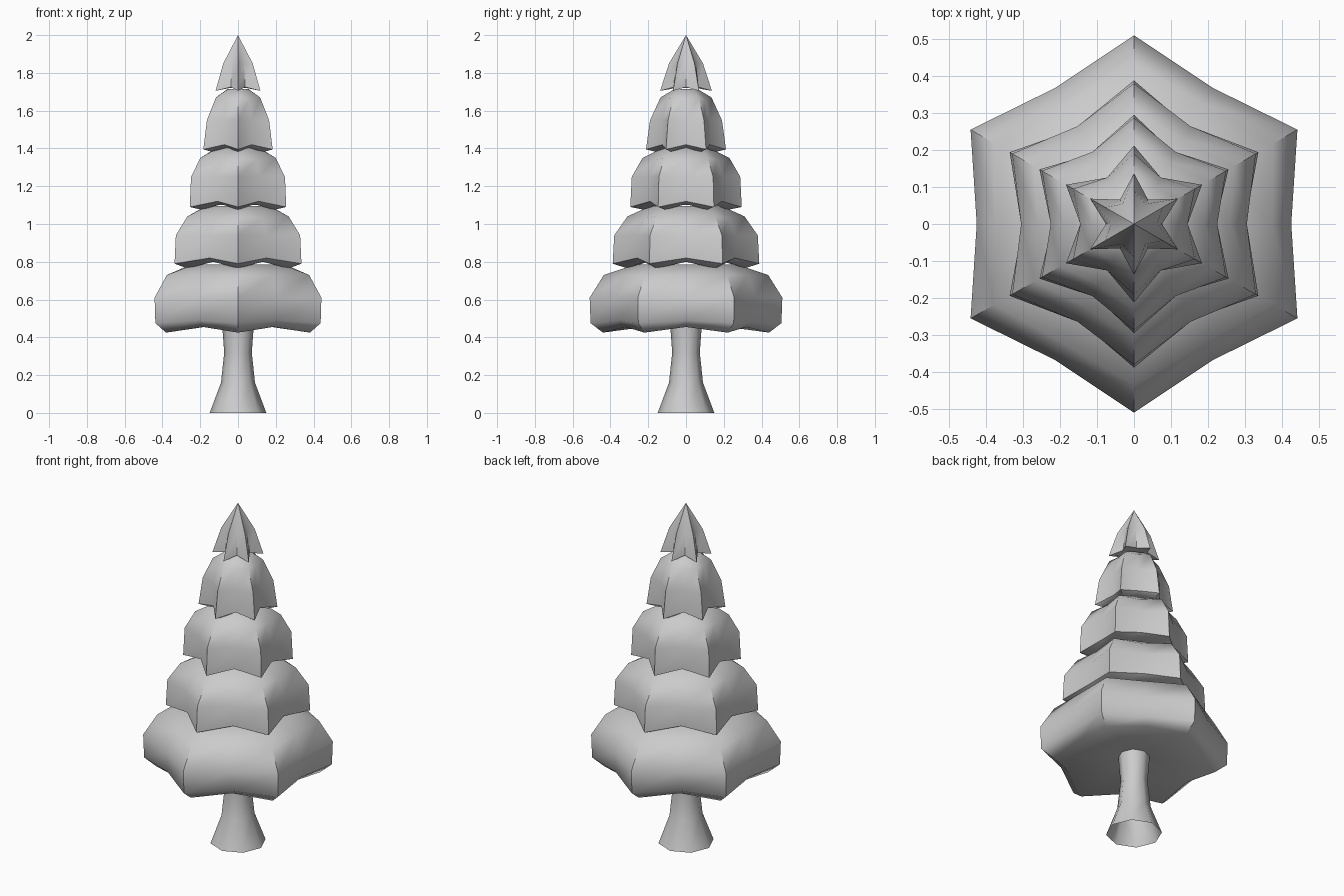
import bpy, bmesh
from math import sin, cos, pi, radians

if "Cube" in bpy.data.objects:
    bpy.data.objects.remove(bpy.data.objects["Cube"])


def loft(name, rings, sides, cap_start, cap_end, angle):
    """Rings are (tip radius, tip z, valley radius, valley z), tips and valleys alternating."""
    bm = bmesh.new()
    loops = []
    for rt, zt, rv, zv in rings:
        if rt == 0:
            loops.append([bm.verts.new((0, 0, zt))])
            continue
        loop = []
        for i in range(sides):
            a = pi / 2 + 2 * pi * i / sides
            r, z = (rt, zt) if i % 2 == 0 else (rv, zv)
            loop.append(bm.verts.new((r * cos(a), r * sin(a), z)))
        loops.append(loop)
    for lo, hi in zip(loops, loops[1:]):
        for i in range(sides):
            j = (i + 1) % sides
            if len(hi) == 1:
                bm.faces.new((lo[i], lo[j], hi[0]))
            else:
                bm.faces.new((lo[i], lo[j], hi[j], hi[i]))
    if cap_start:
        bm.faces.new(loops[0][::-1])
    if cap_end:
        bm.faces.new(loops[-1])
    bmesh.ops.recalc_face_normals(bm, faces=bm.faces)
    me = bpy.data.meshes.new(name)
    bm.to_mesh(me)
    bm.free()
    ob = bpy.data.objects.new(name, me)
    bpy.context.collection.objects.link(ob)
    bpy.ops.object.select_all(action='DESELECT')
    ob.select_set(True)
    bpy.context.view_layer.objects.active = ob
    bpy.ops.object.shade_smooth_by_angle(angle=radians(angle))
    return ob


# Flared trunk, open at the ground
trunk = [(0.15, 0), (0.09, 0.16), (0.073, 0.32), (0.085, 0.48)]
loft("trunk", [(r, z, r, z) for r, z in trunk], 8, False, False, 60)

# Star-shaped foliage tiers, each listed from the underside to the top
tiers = {
    "foliage_bottom": [(0.08, 0.475, 0.08, 0.475), (0.44, 0.425, 0.37, 0.455),
                       (0.505, 0.475, 0.415, 0.49), (0.51, 0.61, 0.425, 0.61),
                       (0.435, 0.73, 0.375, 0.73), (0.27, 0.785, 0.25, 0.785)],
    "foliage_lower": [(0.20, 0.80, 0.20, 0.81), (0.31, 0.765, 0.26, 0.80),
                      (0.388, 0.79, 0.30, 0.82), (0.38, 0.94, 0.305, 0.94),
                      (0.31, 1.04, 0.26, 1.03), (0.19, 1.095, 0.17, 1.095)],
    "foliage_middle": [(0.14, 1.10, 0.14, 1.11), (0.22, 1.075, 0.18, 1.105),
                       (0.295, 1.09, 0.22, 1.12), (0.287, 1.25, 0.225, 1.25),
                       (0.23, 1.35, 0.19, 1.34), (0.12, 1.405, 0.11, 1.405)],
    "foliage_upper": [(0.09, 1.40, 0.09, 1.41), (0.15, 1.38, 0.11, 1.405),
                      (0.212, 1.395, 0.145, 1.42), (0.19, 1.55, 0.145, 1.55),
                      (0.135, 1.67, 0.115, 1.66), (0.06, 1.715, 0.055, 1.715)],
    "foliage_top": [(0.05, 1.72, 0.045, 1.73), (0.137, 1.705, 0.076, 1.725),
                    (0.09, 1.85, 0.062, 1.85), (0, 2.0, 0, 2.0)],
}
for name, rings in tiers.items():
    loft(name, rings, 12, True, name != "foliage_top", 50)
